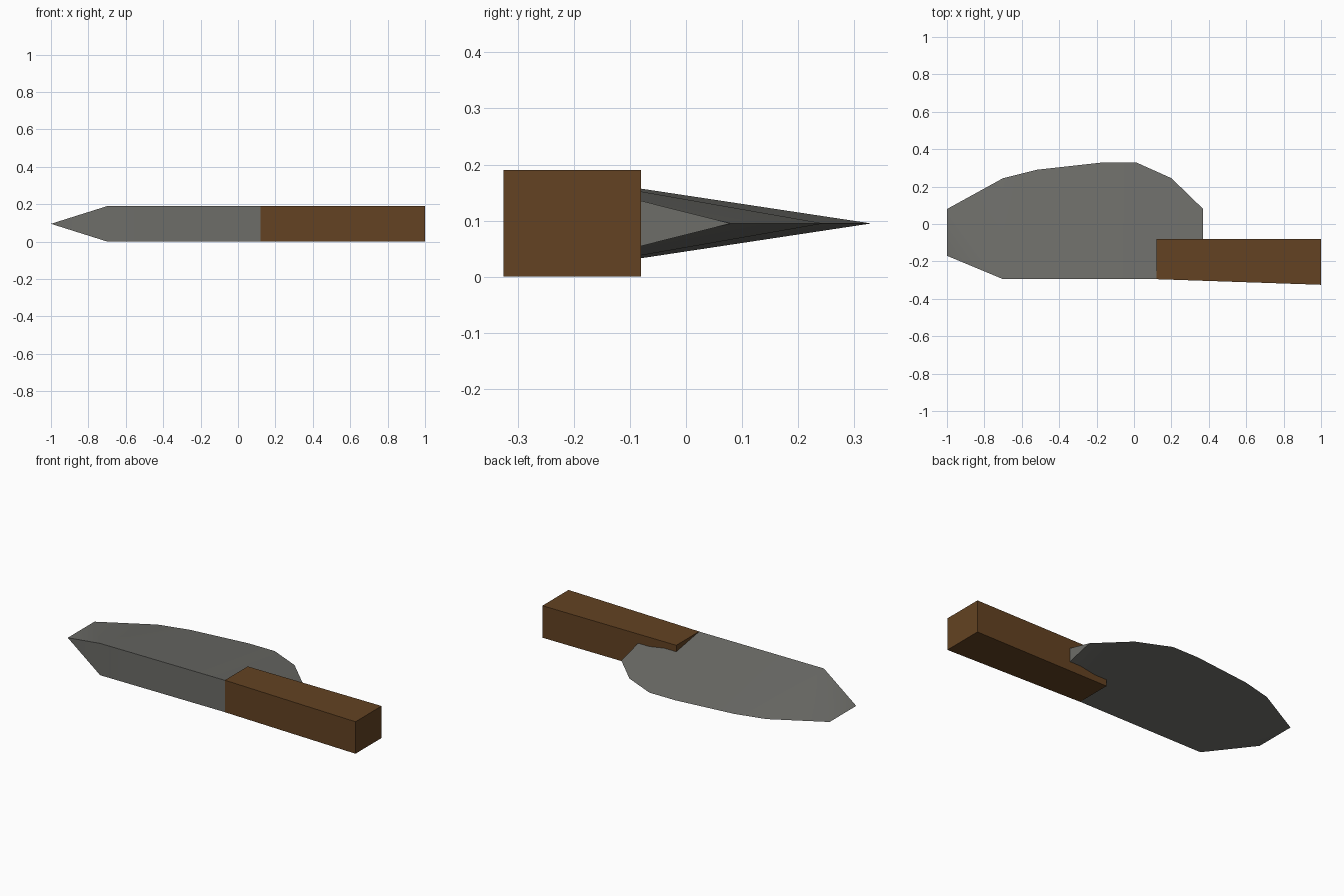
import bpy, bmesh, math

cube = bpy.data.objects.get("Cube")
if cube:
    bpy.data.objects.remove(cube, do_unlink=True)


def make_material(name, colour):
    mat = bpy.data.materials.new(name)
    mat.use_nodes = True
    mat.diffuse_color = (*colour, 1)
    mat.node_tree.nodes["Principled BSDF"].inputs["Base Color"].default_value = (*colour, 1)
    return mat


def make_object(name, bm, mat):
    bmesh.ops.recalc_face_normals(bm, faces=bm.faces[:])
    mesh = bpy.data.meshes.new(name)
    bm.to_mesh(mesh)
    bm.free()
    mesh.materials.append(mat)
    obj = bpy.data.objects.new(name, mesh)
    bpy.context.collection.objects.link(obj)
    return obj


steel = make_material("dull steel", (0.153, 0.153, 0.14))
wood = make_material("brown wood", (0.126, 0.055, 0.016))

MID = 0.095      # height of the cutting edge
HALF = 0.0945    # half thickness of the spine
SPINE_Y = -0.295

# Blade: a wedge made of columns running from the thick spine to the sharp edge
edge_profile = [(-0.7, 0.245), (-0.52, 0.29), (-0.16, 0.33),
                (0.01, 0.33), (0.2, 0.245), (0.37, 0.08)]
bm = bmesh.new()
edge = [bm.verts.new((x, y, MID)) for x, y in edge_profile]
top = [bm.verts.new((x, SPINE_Y, MID + HALF)) for x, y in edge_profile]
bottom = [bm.verts.new((x, SPINE_Y, MID - HALF)) for x, y in edge_profile]
tip_back = bm.verts.new((-1, 0.08, MID))
tip_front = bm.verts.new((-1, -0.17, MID))
for i in range(len(edge) - 1):
    bm.faces.new((top[i], top[i + 1], edge[i + 1], edge[i]))
    bm.faces.new((bottom[i], edge[i], edge[i + 1], bottom[i + 1]))
    bm.faces.new((top[i], bottom[i], bottom[i + 1], top[i + 1]))
# Tapered nose, upper and lower, and the flat heel
for side in (top, bottom):
    bm.faces.new((side[0], edge[0], tip_back))
    bm.faces.new((side[0], tip_back, tip_front))
bm.faces.new((top[0], tip_front, bottom[0]))
bm.faces.new((top[-1], bottom[-1], edge[-1]))
blade = make_object("blade", bm, steel)
bpy.ops.object.select_all(action='DESELECT')
blade.select_set(True)
bpy.context.view_layer.objects.active = blade
bpy.ops.object.shade_smooth_by_angle(angle=math.radians(30))

# Handle: a block whose front side widens towards the butt
bm = bmesh.new()
outline = [(0.12, SPINE_Y), (1, -0.325), (1, -0.08), (0.12, -0.08)]
base = bm.faces.new([bm.verts.new((x, y, 0)) for x, y in outline])
grown = bmesh.ops.extrude_face_region(bm, geom=[base])["geom"]
bmesh.ops.translate(bm, vec=(0, 0, 2 * MID),
                    verts=[v for v in grown if isinstance(v, bmesh.types.BMVert)])
if base.is_valid and len(bm.faces) < 6:
    bm.faces.new([v for v in sorted(bm.verts, key=lambda v: v.co.z)[:4]])
make_object("handle", bm, wood)
